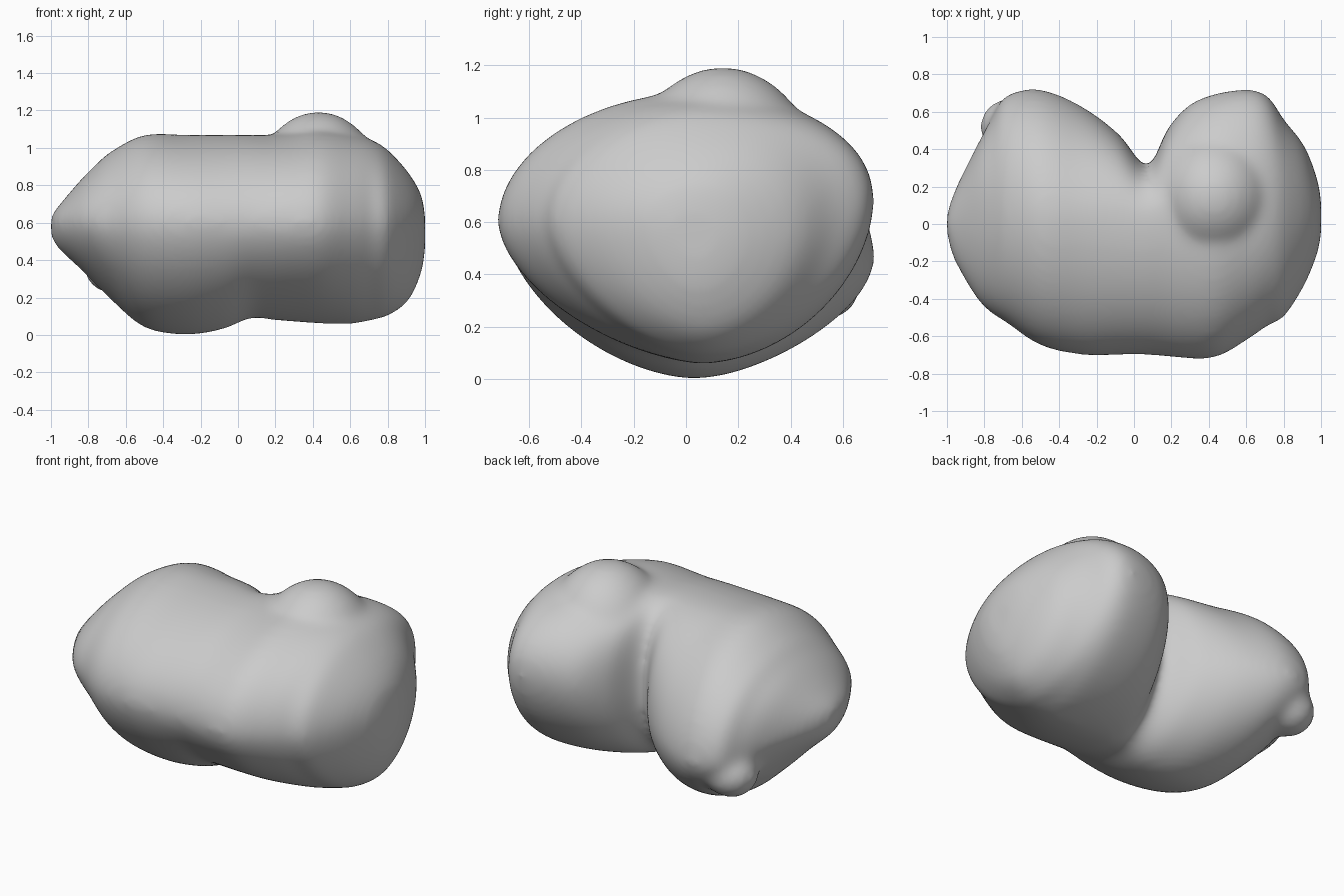
import bpy
import bmesh
from math import cos, sin, tau
from mathutils import Vector, Matrix

cube = bpy.data.objects.get("Cube")
if cube:
    bpy.data.objects.remove(cube)

stone = bpy.data.materials.new("mid grey stone")
stone.use_nodes = True
grey = (0.6, 0.6, 0.6, 1)
stone.diffuse_color = grey
stone.node_tree.nodes["Principled BSDF"].inputs["Base Color"].default_value = grey

# Cross-sections in hundredths:
# position, front, back, bottom, top, crest y, height of the back bulge, back fullness
SECTIONS = [
    (-100, -6, 6, 52, 64, 0, 58, 20),
    (-96, -20, 18, 46, 69, 0, 57, 20),
    (-84, -40, 42, 35, 83, 2, 54, 22),
    (-76, -48, 57, 27, 91, 3, 50, 20),
    (-68, -53, 69, 19, 98, 4, 47, 19),
    (-50, -65, 72, 4, 107, 4, 46, 18),
    (-28, -70, 63, 0, 107, 3, 48, 18),
    (-8, -70, 48, 3, 107, 0, 52, 21),
    (7, -70, 31, 9, 107, -1, 57, 24),
    (18, -71, 51, 8, 107, 2, 62, 22),
    (30, -72, 64, 7, 108, 4, 66, 21),
    (45, -71, 70, 6, 110, 6, 68, 21),
    (62, -61, 72, 6, 107, 6, 68, 22),
    (72, -54, 68, 8, 104, 6, 67, 22),
    (80, -50, 56, 10, 99, 7, 62, 23),
    (91, -33, 42, 18, 87, 7, 57, 22),
    (98, -16, 24, 33, 75, 5, 55, 21),
    (100, -6, 13, 45, 64, 4, 55, 20),
]
AROUND = 64
STEPS = 6


def blend(a, b, c, d, t):
    """Smooth curve from b to c, guided by its neighbours."""
    return b + 0.5 * t * (c - a + t * (2 * a - 5 * b + 4 * c - d + t * (3 * (b - c) + d - a)))


def power(value, fullness):
    size = abs(value) ** (2 / fullness)
    return size if value >= 0 else -size


def section_point(section, angle):
    """One point on an outline made from four rounded quarters."""
    x, front, back, bottom, top, crest, bulge, fullness = section
    c, s = cos(angle), sin(angle)
    # The side height slides from the front bulge to the back bulge
    side = 60 + (bulge - 60) * (c + 1) / 2
    side = min(max(side, bottom), top)
    if c >= 0:
        p = fullness / 10 if s >= 0 else 1.8
    else:
        p = 1.95 if s >= 0 else 1.65
    y = crest + (back - crest if c >= 0 else crest - front) * power(c, p)
    z = side + (top - side if s >= 0 else side - bottom) * power(s, p)
    return Vector((x, y, z)) / 100


bm = bmesh.new()

# Two-lobed body with a deep cleft at the back
rows = []
last = len(SECTIONS) - 1
for i in range(last):
    picks = [SECTIONS[min(max(i + k, 0), last)] for k in (-1, 0, 1, 2)]
    for step in range(STEPS):
        rows.append([blend(*values, step / STEPS) for values in zip(*picks)])
rows.append(SECTIONS[last])

rings = [[bm.verts.new(section_point(row, tau * k / AROUND)) for k in range(AROUND)]
         for row in rows]
for a, b in zip(rings, rings[1:]):
    for k in range(AROUND):
        n = (k + 1) % AROUND
        bm.faces.new((a[k], a[n], b[n], b[k]))
bm.faces.new(rings[0])
bm.faces.new(rings[-1])

# Swellings that melt into the body: low back nub and broad top hump
KNOBS = [
    ((-0.67, 0.52, 0.36), (0.155, 0.15, 0.14)),
    ((0.43, 0.14, 0.72), (0.36, 0.38, 0.475)),
]
for place, size in KNOBS:
    bmesh.ops.create_icosphere(bm, subdivisions=4, radius=1,
                               matrix=Matrix.LocRotScale(place, None, size))
bmesh.ops.recalc_face_normals(bm, faces=bm.faces)

mesh = bpy.data.meshes.new("boulder")
bm.to_mesh(mesh)
bm.free()
mesh.materials.append(stone)
boulder = bpy.data.objects.new("boulder", mesh)
bpy.context.collection.objects.link(boulder)

# Merge everything into one worn, rounded skin
skin = boulder.modifiers.new("skin", "REMESH")
skin.mode = "VOXEL"
skin.voxel_size = 0.02
skin.use_smooth_shade = True
worn = boulder.modifiers.new("worn", "SMOOTH")
worn.factor = 0.5
worn.iterations = 30
